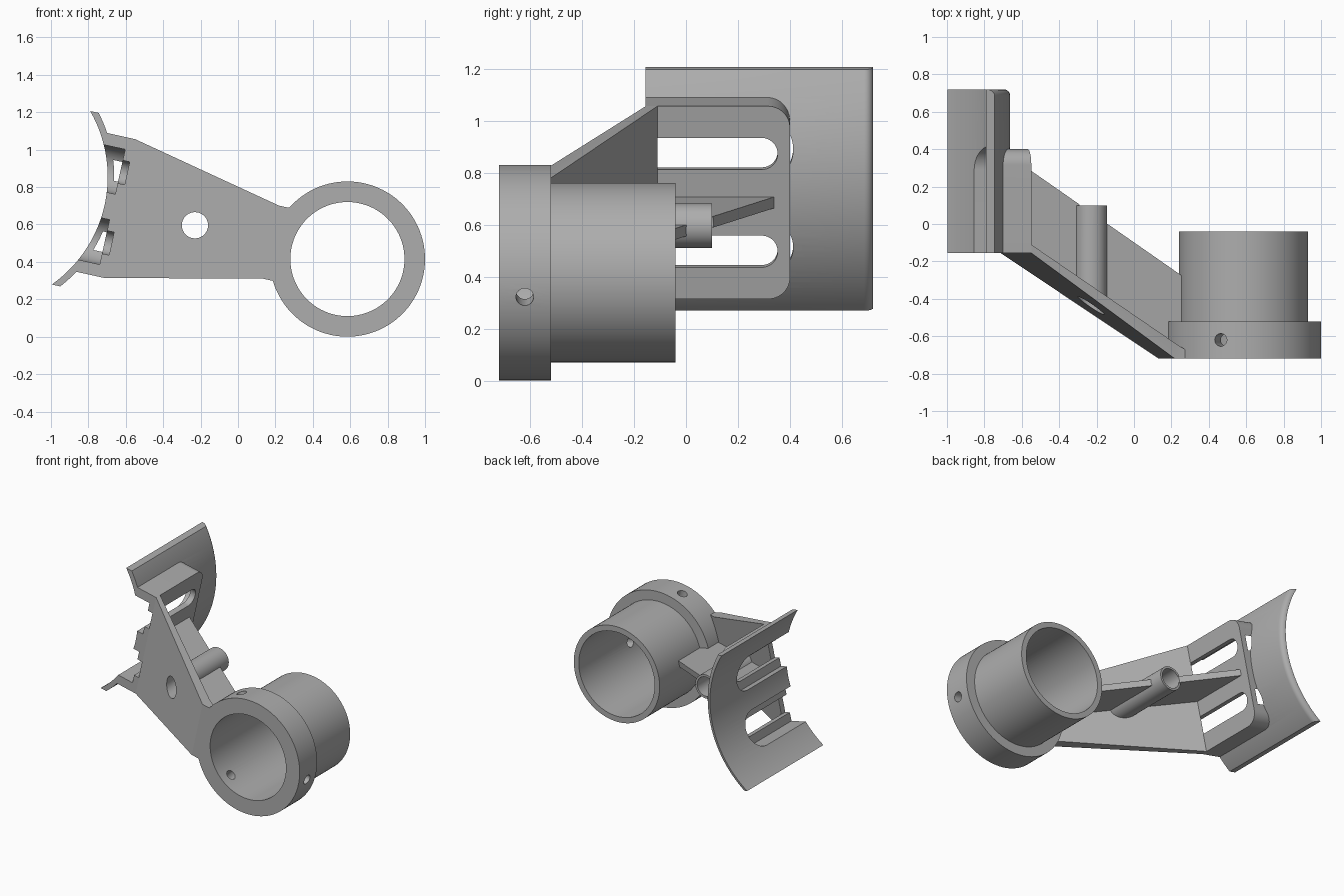
import bpy, bmesh
from math import sin, cos, pi, radians
from mathutils import Matrix, Vector

if "Cube" in bpy.data.objects:
    bpy.data.objects.remove(bpy.data.objects["Cube"])

grey = bpy.data.materials.new("plain_grey")
grey.use_nodes = True
grey.diffuse_color = (0.42, 0.42, 0.42, 1)
grey.node_tree.nodes["Principled BSDF"].inputs["Base Color"].default_value = (0.42, 0.42, 0.42, 1)

# The bracket is designed level around the socket axis, then tilted about y
PLACE = Matrix.Translation((0.585, 0, 0.415)) @ Matrix.Rotation(radians(12.5), 4, 'Y')
BACK, FRONT, END = -1.246, -0.155, 0.72
CRADLE_X, CRADLE_R, CRADLE_OUT = -2.035, 0.705, 0.74
BOSS_X = -0.835


def loft(name, loops, closed=False):
    """Skin a row of matching point loops; cap the ends unless closed."""
    bm = bmesh.new()
    rows = [[bm.verts.new(PLACE @ Vector(p)) for p in loop] for loop in loops]
    pairs = list(zip(rows, rows[1:]))
    if closed:
        pairs.append((rows[-1], rows[0]))
    else:
        bm.faces.new(rows[0])
        bm.faces.new(rows[-1])
    for r, s in pairs:
        for i in range(len(r)):
            j = (i + 1) % len(r)
            bm.faces.new((r[i], r[j], s[j], s[i]))
    bmesh.ops.recalc_face_normals(bm, faces=bm.faces)
    mesh = bpy.data.meshes.new(name)
    bm.to_mesh(mesh)
    bm.free()
    mesh.materials.append(grey)
    obj = bpy.data.objects.new(name, mesh)
    bpy.context.collection.objects.link(obj)
    return obj


def circle(x, r, y, n=72):
    """Circle about a y-parallel axis; y may depend on x."""
    pts = [(x + r * cos(2 * pi * i / n), r * sin(2 * pi * i / n)) for i in range(n)]
    return [(px, y(px) if callable(y) else y, pz) for px, pz in pts]


def box(name, x, y, z):
    corners = [(y[0], z[0]), (y[1], z[0]), (y[1], z[1]), (y[0], z[1])]
    return loft(name, [[(end, p, q) for p, q in corners] for end in x])


def rounded_slab(name, x0, x1, y0, y1, z0, z1, r, n=16):
    """Slab lying across x, with two rounded corners at its rear end."""
    pts = [(y0, z1), (y0, z0)]
    for i in range(n + 1):
        t = -pi / 2 + pi / 2 * i / n
        pts.append((y1 - r + r * cos(t), z0 + r + r * sin(t)))
    for i in range(n + 1):
        t = pi / 2 * i / n
        pts.append((y1 - r + r * cos(t), z1 - r + r * sin(t)))
    return loft(name, [[(x, p, q) for p, q in pts] for x in (x0, x1)])


def boolean(obj, others, mode='DIFFERENCE'):
    for other in others:
        mod = obj.modifiers.new("cut", 'BOOLEAN')
        mod.operation, mod.solver, mod.object = mode, 'EXACT', other
    bpy.context.view_layer.update()
    result = bpy.data.meshes.new_from_object(
        obj.evaluated_get(bpy.context.evaluated_depsgraph_get()))
    obj.modifiers.clear()
    obj.data = result


# Stepped round socket with three radial screw holes
wall = [(0.305, -0.72), (0.415, -0.72), (0.415, -0.52),
        (0.345, -0.52), (0.345, -0.04), (0.305, -0.04)]
socket = loft("round_socket", [circle(0, r, y, 96) for r, y in wall], closed=True)
screws = []
for k in range(3):
    t = radians(-0.5 + 120 * k)
    axis, side = Vector((cos(t), 0, sin(t))), Vector((-sin(t), 0, cos(t)))
    centre = Vector((0, -0.62, 0))
    screws.append(loft("screw_cutter", [
        [centre + axis * d + 0.034 * (side * cos(a) + Vector((0, sin(a), 0)))
         for a in [2 * pi * i / 24 for i in range(24)]] for d in (0.2, 0.5)]))
boolean(socket, screws)

# Curved cradle shell with a rounded rear edge, trimmed flat at both tips
lip = CRADLE_OUT - CRADLE_R
section = [(CRADLE_R, FRONT), (CRADLE_OUT, FRONT)]
section += [(CRADLE_R + lip * cos(pi / 2 * i / 6), END - lip + lip * sin(pi / 2 * i / 6))
            for i in range(7)]
angles = [radians(-46 + 92 * i / 40) for i in range(41)]
cradle = loft("cradle", [[(CRADLE_X + r * cos(t), y, r * sin(t)) for r, y in section]
                         for t in angles])
trims = [box("tip_trim", (-3, 0), (-1, 1), sorted((s * 0.475, s))) for s in (1, -1)]
boolean(cradle, trims)

# Mounting block behind the cradle, its curved side buried in the shell
block = rounded_slab("cradle_block", -1.6, BACK, FRONT, 0.40, -0.38, 0.38, 0.085)
bore = loft("bore_cutter", [circle(CRADLE_X, CRADLE_R + lip / 2, y, 160) for y in (-1, 1)])
boolean(block, [bore])
boolean(cradle, [block], 'UNION')

# Two stepped strap slots, open at the front
slots = []
for s in (1, -1):
    for half, depth in ((0.1225, -1.287), (0.0625, BACK + 0.006)):
        slots.append(rounded_slab("slot_cutter", -1.7, depth, -0.4, 0.29 + half,
                                  s * 0.1925 - half, s * 0.1925 + half, half - 0.0005))
boolean(cradle, slots)

# Slanted tapering arm plate ending in a tab on the socket: x, front y, back y, half height
stations = [(BACK - 0.003, FRONT, -0.11, 0.38), (BACK, FRONT, -0.11, 0.38),
            (-0.42, -0.72, -0.636, 0.2), (-0.366, -0.72, -0.67, 0.2),
            (-0.32, -0.719, -0.67, 0.2)]
arm = loft("arm_plate", [[(x, f, -h), (x, b, -h), (x, b, h), (x, f, h)]
                         for x, f, b, h in stations])

# Thin stiffening rib behind the arm
rib_side = [(BACK - 0.003, -0.13), (BACK - 0.003, 0.34), (-0.325, -0.288), (-0.325, -0.69)]
rib = loft("stiffening_rib", [[(x, y, z) for x, y in rib_side] for z in (-0.022, 0.022)])


# Hollow boss standing on the arm, its foot following the slant
def slant(x):
    return -0.135 - 0.67 * (x - BACK)


boss = loft("hollow_boss", [circle(BOSS_X, 0.086, slant), circle(BOSS_X, 0.086, 0.10),
                            circle(BOSS_X, 0.07, 0.10), circle(BOSS_X, 0.07, slant)],
            closed=True)
drill = loft("boss_drill", [circle(BOSS_X, 0.07, y) for y in (-1, 1)])
boolean(arm, [drill])
boolean(rib, [drill])

# Remove helpers, then smooth the round faces and keep the edges sharp
for helper in screws + trims + slots + [bore, block, drill]:
    bpy.data.objects.remove(helper)
for part in (socket, cradle, arm, rib, boss):
    part.data.shade_smooth()
    part.data.set_sharp_from_angle(angle=radians(30))
